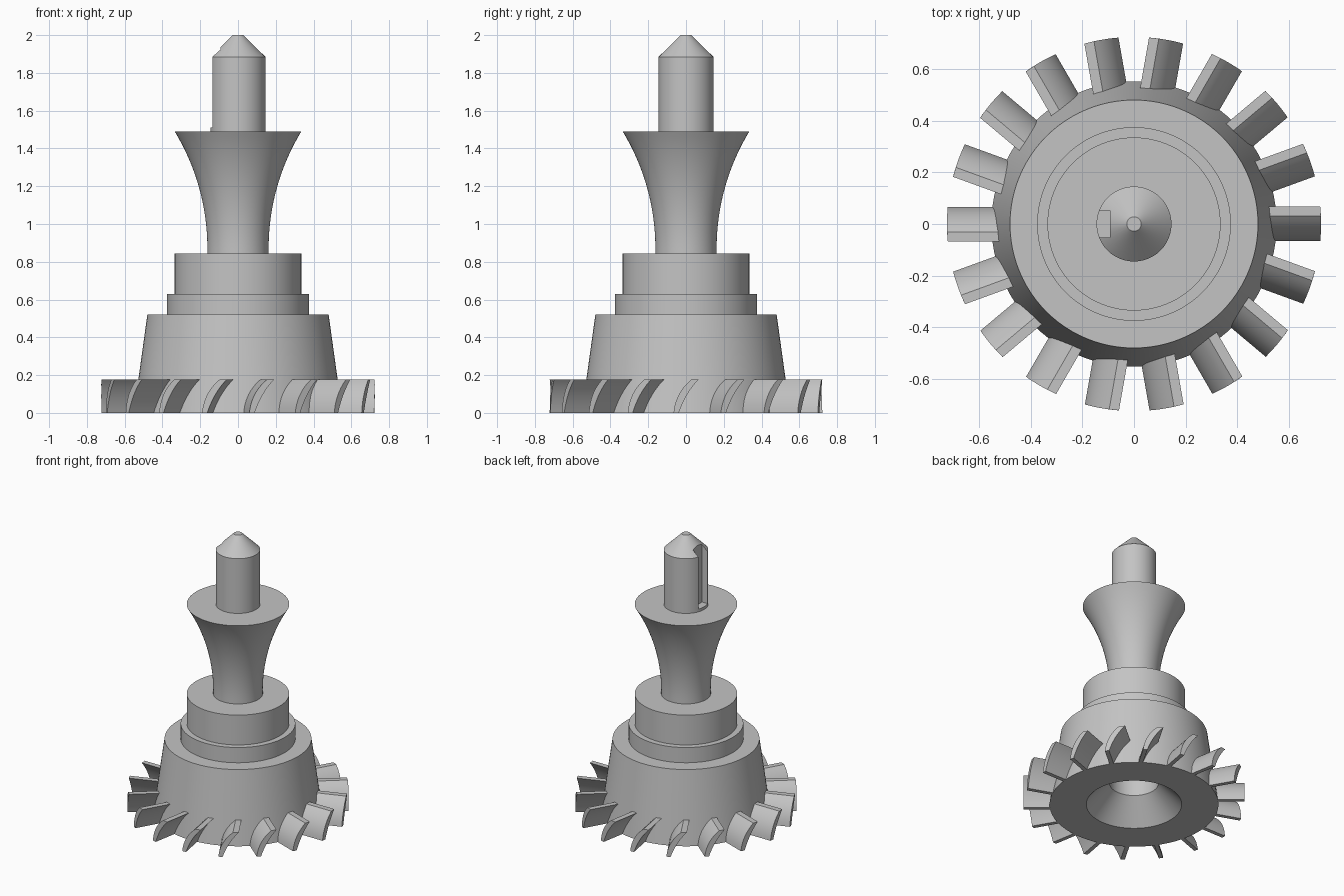
import bpy, bmesh, math
from mathutils import Matrix, Vector

if "Cube" in bpy.data.objects:
    bpy.data.objects.remove(bpy.data.objects["Cube"], do_unlink=True)

grey = bpy.data.materials.new("plain_grey")
grey.use_nodes = True
colour = (0.55, 0.55, 0.55, 1)
grey.diffuse_color = colour
grey.node_tree.nodes["Principled BSDF"].inputs["Base Color"].default_value = colour


def finish(bm, name):
    bmesh.ops.recalc_face_normals(bm, faces=bm.faces)
    mesh = bpy.data.meshes.new(name)
    bm.to_mesh(mesh)
    bm.free()
    mesh.materials.append(grey)
    obj = bpy.data.objects.new(name, mesh)
    bpy.context.collection.objects.link(obj)
    return obj


def smooth(obj):
    bpy.ops.object.select_all(action="DESELECT")
    obj.select_set(True)
    bpy.context.view_layer.objects.active = obj
    bpy.ops.object.shade_smooth_by_angle(angle=math.radians(30))


def lathe(name, profile, steps=96):
    """Turn a (radius, height) profile around the z axis."""
    bm = bmesh.new()
    verts = [bm.verts.new((r, 0, z)) for r, z in profile]
    edges = [bm.edges.new(pair) for pair in zip(verts, verts[1:])]
    bmesh.ops.spin(bm, geom=verts + edges, axis=(0, 0, 1), cent=(0, 0, 0),
                   angle=math.tau, steps=steps, use_duplicate=False)
    bmesh.ops.remove_doubles(bm, verts=bm.verts, dist=1e-4)
    return finish(bm, name)


def bezier(a, b, c, count):
    """Points of a quadratic curve from a to c, pulled towards b."""
    a, b, c = Vector(a), Vector(b), Vector(c)
    ts = [i / count for i in range(count + 1)]
    return [a * (1 - t) ** 2 + b * 2 * t * (1 - t) + c * t * t for t in ts]


# Tapered hub with a countersunk bore underneath
smooth(lathe("hub", [(0, 0.4), (0.16, 0.4), (0.16, 0.16), (0.312, 0),
                     (0.552, 0), (0.48, 0.52), (0, 0.52)]))

# Stepped collars
smooth(lathe("lower_collar", [(0.375, 0.52), (0.375, 0.63), (0, 0.63)]))
smooth(lathe("upper_collar", [(0.335, 0.63), (0.335, 0.845), (0, 0.845)]))

# Neck flaring along a circular arc
neck_r, bend_z, top_z, bend = 0.162, 0.87, 1.49, 1.197
flare = [(neck_r, 0.845)]
for i in range(21):
    h = (top_z - bend_z) * i / 20
    flare.append((neck_r + bend - math.sqrt(bend ** 2 - h ** 2), bend_z + h))
smooth(lathe("flared_neck", flare + [(0, top_z)]))

# Pointed shaft with a keyway cut in one side
shaft = lathe("shaft", [(0, 1.48), (0.145, 1.48), (0.145, 1.885), (0.028, 2), (0, 2)])
bm = bmesh.new()
bmesh.ops.create_cube(bm, size=1, matrix=Matrix.Translation((-0.192, 0, 1.81))
                      @ Matrix.Diagonal((0.2, 0.104, 0.6, 1)))
cutter = finish(bm, "keyway_cutter")
cutter.hide_render = True
cut = shaft.modifiers.new("keyway", "BOOLEAN")
cut.operation, cut.solver, cut.object = "DIFFERENCE", "EXACT", cutter
bpy.context.view_layer.objects.active = shaft
bpy.ops.object.modifier_apply(modifier=cut.name)
bpy.data.objects.remove(cutter, do_unlink=True)
smooth(shaft)

# Ring of curved blades, each a crescent section extruded outwards
section = (bezier((-0.066, 0), (-0.055, 0.11), (0.03, 0.178), 10)
           + bezier((0.068, 0.178), (0.0, 0.11), (-0.038, 0), 10))
blade_count, inner, tip = 18, 0.46, 0.724
for n in range(blade_count):
    bm = bmesh.new()
    root = [bm.verts.new((inner, t, z)) for t, z in section]
    end = [bm.verts.new((math.sqrt(tip ** 2 - t ** 2), t, z)) for t, z in section]
    bm.faces.new(root)
    bm.faces.new(end)
    for i in range(len(section)):
        j = (i + 1) % len(section)
        bm.faces.new((root[i], root[j], end[j], end[i]))
    bm.transform(Matrix.Rotation(math.tau * n / blade_count, 4, "Z"))
    smooth(finish(bm, f"blade_{n + 1}"))
